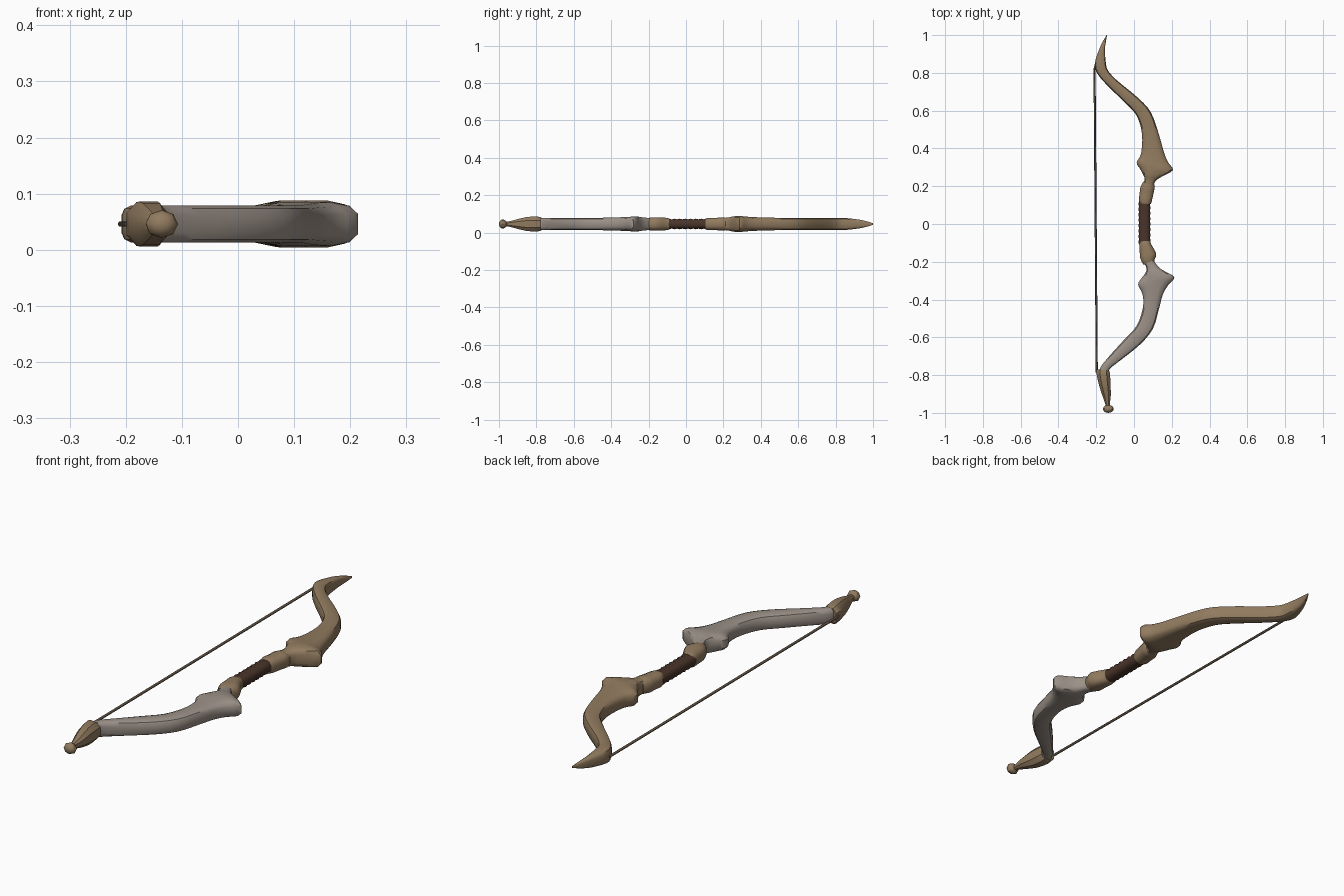
import bpy, bmesh, math
from mathutils import Vector

ZC = 0.046  # height of the bow's centre plane


def material(name, rgb):
    m = bpy.data.materials.new(name)
    m.diffuse_color = (*rgb, 1)
    return m


TAN = material("tan wood", (0.285, 0.198, 0.115))
GREY = material("grey bone", (0.325, 0.28, 0.243))
BROWN = material("brown leather", (0.068, 0.035, 0.023))
CORD = material("bow cord", (0.12, 0.089, 0.06))


def finish(name, bm, mat, angle=40):
    bmesh.ops.recalc_face_normals(bm, faces=bm.faces)
    me = bpy.data.meshes.new(name)
    bm.to_mesh(me)
    bm.free()
    me.materials.append(mat)
    ob = bpy.data.objects.new(name, me)
    bpy.context.collection.objects.link(ob)
    bpy.context.view_layer.objects.active = ob
    ob.select_set(True)
    bpy.ops.object.shade_smooth_by_angle(angle=math.radians(angle))
    ob.select_set(False)
    return ob


def catmull(a, b, c, d, t):
    return [0.5 * (2 * q + (r - p) * t + (2 * p - 5 * q + 4 * r - s) * t * t
                   + (3 * q - p - 3 * r + s) * t ** 3) for p, q, r, s in zip(a, b, c, d)]


def loft(name, rows, mat, power=0.6, sides=12, steps=3, angle=40):
    """Rows: belly x, belly y, back x, back y, half thickness."""
    secs = []
    for i in range(len(rows) - 1):
        quad = [rows[max(i - 1, 0)], rows[i], rows[i + 1], rows[min(i + 2, len(rows) - 1)]]
        secs += [catmull(*quad, k / steps) for k in range(steps)]
    secs.append(rows[-1])
    bm = bmesh.new()
    rings = []
    for lx, ly, rx, ry, h in secs:
        mid = Vector(((lx + rx) / 2, (ly + ry) / 2, ZC))
        half = Vector(((rx - lx) / 2, (ry - ly) / 2, 0))
        ring = []
        for k in range(sides):
            a = math.tau * (k + 0.5) / sides
            c, s = math.cos(a), math.sin(a)
            c = math.copysign(abs(c) ** power, c) / math.cos(math.pi / sides) ** power
            s = math.copysign(abs(s) ** power, s)
            ring.append(bm.verts.new(mid + half * c + Vector((0, 0, h * s))))
        rings.append(ring)
    for r0, r1 in zip(rings, rings[1:]):
        for k in range(sides):
            n = (k + 1) % sides
            bm.faces.new((r0[k], r0[n], r1[n], r1[k]))
    bm.faces.new(rings[0])
    bm.faces.new(rings[-1])
    return finish(name, bm, mat, angle)


# Upper limb with back horn, belly spur and recurved tip
loft("upper_limb", [
    (0.040, 0.180, 0.100, 0.180, 0.031),
    (0.056, 0.235, 0.112, 0.225, 0.036),
    (0.048, 0.262, 0.150, 0.252, 0.042),
    (0.030, 0.295, 0.206, 0.285, 0.043),
    (0.014, 0.325, 0.182, 0.325, 0.040),
    (0.038, 0.375, 0.160, 0.375, 0.037),
    (0.042, 0.480, 0.130, 0.480, 0.034),
    (0.013, 0.575, 0.090, 0.590, 0.034),
    (-0.050, 0.645, 0.025, 0.665, 0.034),
    (-0.130, 0.722, -0.090, 0.760, 0.034),
    (-0.190, 0.790, -0.136, 0.810, 0.034),
    (-0.208, 0.845, -0.148, 0.845, 0.033),
    (-0.186, 0.920, -0.154, 0.920, 0.025),
    (-0.163, 0.970, -0.148, 0.970, 0.014),
    (-0.145, 1.000, -0.142, 1.000, 0.004)], TAN)

# Lower limb in grey, with the same horn and spur
loft("lower_limb", [
    (0.048, -0.190, 0.102, -0.190, 0.032),
    (0.066, -0.235, 0.130, -0.228, 0.036),
    (0.058, -0.262, 0.165, -0.252, 0.040),
    (0.036, -0.292, 0.214, -0.282, 0.040),
    (0.022, -0.322, 0.180, -0.325, 0.038),
    (0.046, -0.375, 0.152, -0.375, 0.036),
    (0.046, -0.450, 0.132, -0.450, 0.034),
    (0.013, -0.540, 0.100, -0.555, 0.034),
    (-0.050, -0.610, 0.030, -0.640, 0.034),
    (-0.140, -0.710, -0.070, -0.720, 0.034),
    (-0.178, -0.760, -0.126, -0.765, 0.034),
    (-0.190, -0.795, -0.138, -0.795, 0.033)], GREY)

# Lower tip cap and its knob
loft("lower_tip", [
    (-0.196, -0.770, -0.130, -0.778, 0.036),
    (-0.199, -0.790, -0.127, -0.796, 0.042),
    (-0.186, -0.850, -0.124, -0.850, 0.040),
    (-0.167, -0.910, -0.123, -0.910, 0.025),
    (-0.153, -0.950, -0.128, -0.950, 0.014),
    (-0.148, -0.975, -0.128, -0.975, 0.012)], TAN, power=0.8, sides=8, steps=2)
bm = bmesh.new()
bmesh.ops.create_uvsphere(bm, u_segments=8, v_segments=6, radius=1)
for v in bm.verts:
    x, y, z = v.co
    v.co = (-0.136 + 0.029 * x, -0.979 - 0.021 * z, ZC + 0.025 * y)
finish("tip_knob", bm, TAN)

# Collars either side of the grip
loft("upper_collar", [
    (0.034, 0.105, 0.088, 0.105, 0.030),
    (0.026, 0.125, 0.094, 0.120, 0.034),
    (0.030, 0.165, 0.104, 0.165, 0.034),
    (0.034, 0.195, 0.110, 0.200, 0.036),
    (0.050, 0.225, 0.100, 0.225, 0.030)], TAN, power=0.75, steps=2)
loft("lower_collar", [
    (0.034, -0.090, 0.086, -0.090, 0.030),
    (0.028, -0.105, 0.090, -0.105, 0.034),
    (0.030, -0.145, 0.118, -0.158, 0.036),
    (0.034, -0.185, 0.110, -0.185, 0.036),
    (0.050, -0.215, 0.104, -0.215, 0.030)], TAN, power=0.75, steps=2)

# Leather grip wrapped in slightly slanted turns
wraps = []
for i in range(17):
    y = -0.105 + 0.23 * i / 16
    d = 0.004 if i % 2 else 0.0
    wraps.append((0.026 - d / 2, y - 0.004, 0.084 + d, y + 0.004, 0.025 + d))
loft("grip", wraps, BROWN, power=0.85, steps=1)


# Bowstring and its two nocking loops
def tube(name, pts, r, mat, cyclic=False):
    cu = bpy.data.curves.new(name, "CURVE")
    cu.dimensions = "3D"
    cu.bevel_depth = r
    cu.bevel_resolution = 1
    cu.use_fill_caps = True
    sp = cu.splines.new("POLY")
    sp.points.add(len(pts) - 1)
    for p, co in zip(sp.points, pts):
        p.co = (*co, 1)
    sp.use_cyclic_u = cyclic
    cu.materials.append(mat)
    ob = bpy.data.objects.new(name, cu)
    bpy.context.collection.objects.link(ob)


tube("bowstring", [(-0.196, 0.86, ZC), (-0.209, 0.82, ZC), (-0.197, -0.785, ZC)], 0.0055, CORD)
